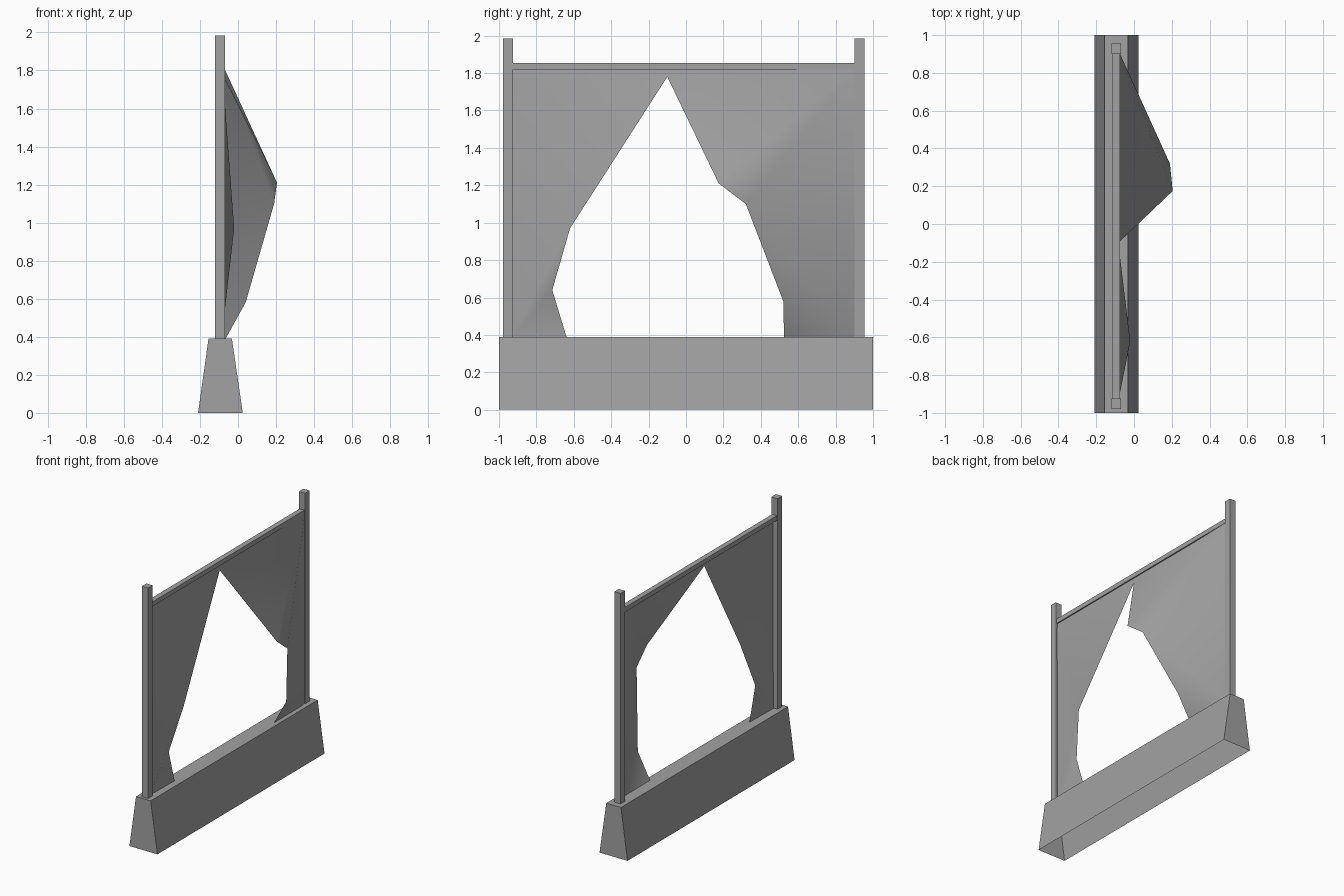
import bpy
import bmesh

cube = bpy.data.objects.get("Cube")
if cube:
    bpy.data.objects.remove(cube, do_unlink=True)

grey = bpy.data.materials.new("plain grey")
grey.use_nodes = True
colour = (0.36, 0.36, 0.36, 1)
grey.diffuse_color = colour
grey.node_tree.nodes["Principled BSDF"].inputs["Base Color"].default_value = colour


def finish(name, bm, smooth=False):
    mesh = bpy.data.meshes.new(name)
    for face in bm.faces:
        face.smooth = smooth
    bm.to_mesh(mesh)
    bm.free()
    mesh.materials.append(grey)
    obj = bpy.data.objects.new(name, mesh)
    bpy.context.collection.objects.link(obj)
    return obj


def box(name, low, high):
    bm = bmesh.new()
    bmesh.ops.create_cube(bm, size=1)
    for v in bm.verts:
        v.co = [(a + b) / 2 + c * (b - a) for a, b, c in zip(low, high, v.co)]
    return finish(name, bm)


BASE_TOP = 0.39
POST_X = (-0.12, -0.068)

# Tapered barrier base, hollow and open underneath
bm = bmesh.new()
profile = [(-0.21, 0), (-0.155, BASE_TOP), (-0.032, BASE_TOP), (0.025, 0)]
front = [bm.verts.new((x, -1, z)) for x, z in profile]
back = [bm.verts.new((x, 1, z)) for x, z in profile]
bm.faces.new(front)
bm.faces.new(back[::-1])
for i in range(3):
    bm.faces.new((front[i], back[i], back[i + 1], front[i + 1]))
bmesh.ops.recalc_face_normals(bm, faces=bm.faces)
finish("barrier_base", bm)

# Two posts and the top rail
for name, y in (("front_post", -0.952), ("back_post", 0.928)):
    box(name, (POST_X[0], y - 0.027, BASE_TOP), (POST_X[1], y + 0.027, 1.985))
box("top_rail", (-0.115, -0.925, 1.82), (-0.075, 0.901, 1.855))

# Torn sheet with its loose corners bent outwards
points = {
    "top_front": (-0.085, -0.95, 1.84),
    "top_back": (-0.085, 0.925, 1.84),
    "low_front": (-0.09, -0.95, 0.36),
    "low_back": (-0.085, 0.925, 0.36),
    "apex": (-0.083, -0.10, 1.78),
    "f1": (-0.02, -0.62, 0.97),
    "f2": (-0.08, -0.715, 0.64),
    "f3": (-0.085, -0.63, 0.36),
    "b1": (0.205, 0.175, 1.21),
    "b2": (0.19, 0.32, 1.10),
    "b3": (0.04, 0.52, 0.58),
    "b4": (-0.082, 0.525, 0.36),
}
triangles = [
    "top_front apex top_back",
    "top_front f1 apex", "top_front low_front f1",
    "low_front f2 f1", "low_front f3 f2",
    "top_back apex b1", "top_back b1 b2", "top_back b2 low_back",
    "low_back b2 b3", "low_back b3 b4",
]
bm = bmesh.new()
verts = {key: bm.verts.new(co) for key, co in points.items()}
for tri in triangles:
    bm.faces.new([verts[key] for key in tri.split()])
bmesh.ops.recalc_face_normals(bm, faces=bm.faces)
bm.normal_update()
if sum(f.normal.x for f in bm.faces) < 0:
    bmesh.ops.reverse_faces(bm, faces=bm.faces)
finish("torn_sheet", bm, smooth=True)
